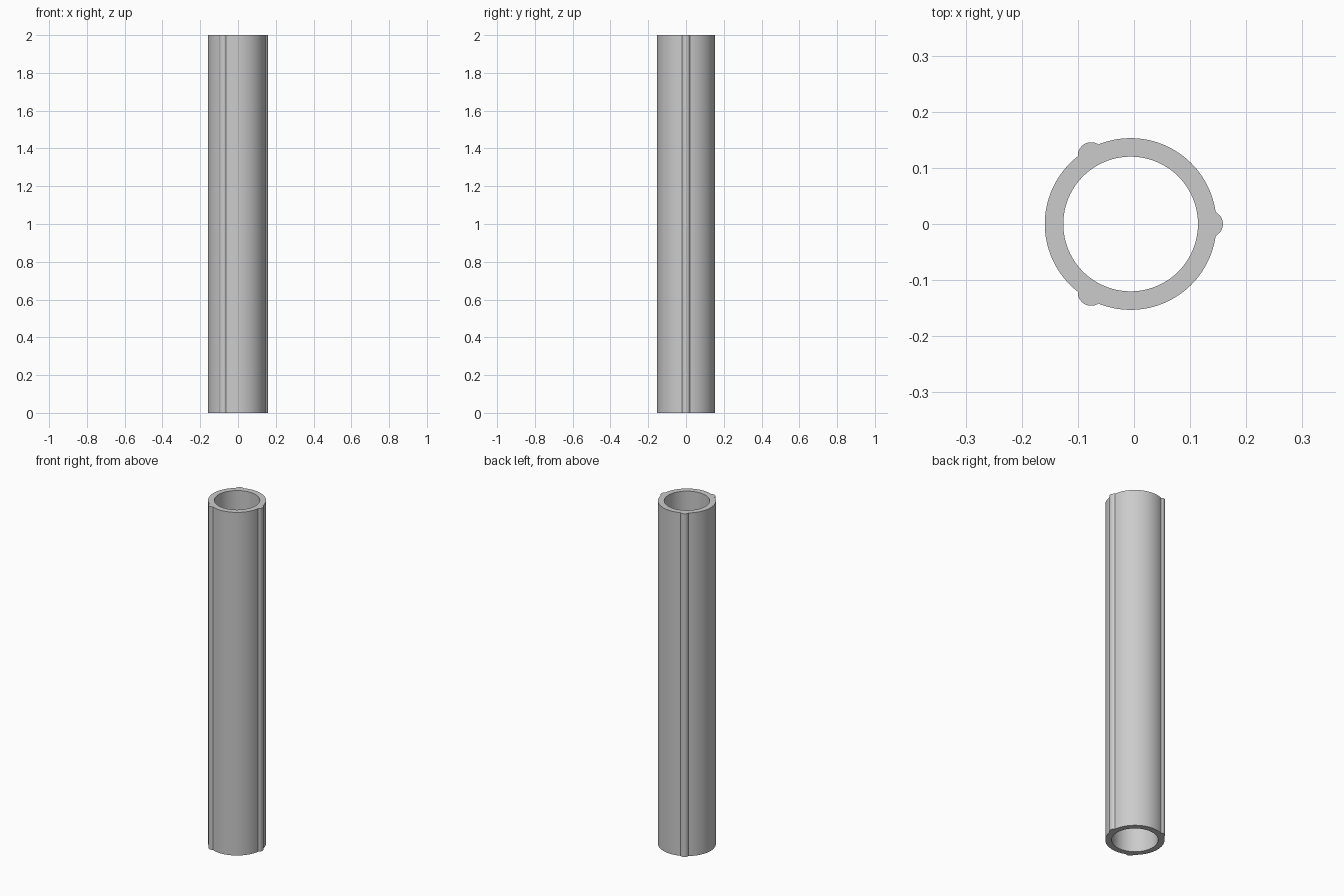
import bpy, bmesh
from math import sin, cos, acos, atan2, tau, radians

if "Cube" in bpy.data.objects:
    bpy.data.objects.remove(bpy.data.objects["Cube"])

HEIGHT = 2.0
CENTRE_X = -0.006
OUTER, INNER = 0.153, 0.12
RIB_RADIUS, RIB_OFFSET = 0.024, 0.1405
RIBS, RIB_STEPS, WALL_STEPS = 3, 14, 36

grey = bpy.data.materials.new("light_grey")
grey.use_nodes = True
colour = (0.6, 0.6, 0.6, 1)
grey.diffuse_color = colour
grey.node_tree.nodes["Principled BSDF"].inputs["Base Color"].default_value = colour

# Angles where each round rib meets the tube wall
join = acos((OUTER**2 + RIB_OFFSET**2 - RIB_RADIUS**2) / (2 * OUTER * RIB_OFFSET))
sweep = atan2(OUTER * sin(join), OUTER * cos(join) - RIB_OFFSET)


def outline():
    """Outer cross-section: rib arcs alternating with wall arcs."""
    points = []
    for rib in range(RIBS):
        a = rib * tau / RIBS
        for i in range(RIB_STEPS + 1):
            p = a + sweep * (2 * i / RIB_STEPS - 1)
            points.append((RIB_OFFSET * cos(a) + RIB_RADIUS * cos(p),
                           RIB_OFFSET * sin(a) + RIB_RADIUS * sin(p)))
        span = tau / RIBS - 2 * join
        for i in range(1, WALL_STEPS):
            w = a + join + span * i / WALL_STEPS
            points.append((OUTER * cos(w), OUTER * sin(w)))
    return points


# Ribbed tube: outer wall, top rim, bore and bottom rim
outer = outline()
bore = [(INNER * cos(atan2(y, x)), INNER * sin(atan2(y, x))) for x, y in outer]
bm = bmesh.new()
loops = [[bm.verts.new((x + CENTRE_X, y, z)) for x, y in pts]
         for pts, z in ((outer, 0), (outer, HEIGHT), (bore, HEIGHT), (bore, 0))]
for k, lower in enumerate(loops):
    upper = loops[(k + 1) % len(loops)]
    for i in range(len(lower)):
        j = (i + 1) % len(lower)
        bm.faces.new((lower[i], lower[j], upper[j], upper[i]))
bmesh.ops.recalc_face_normals(bm, faces=bm.faces)
mesh = bpy.data.meshes.new("ribbed_tube")
bm.to_mesh(mesh)
bm.free()
mesh.materials.append(grey)

tube = bpy.data.objects.new("ribbed_tube", mesh)
bpy.context.collection.objects.link(tube)
bpy.ops.object.select_all(action="DESELECT")
tube.select_set(True)
bpy.context.view_layer.objects.active = tube
bpy.ops.object.shade_smooth_by_angle(angle=radians(30))
